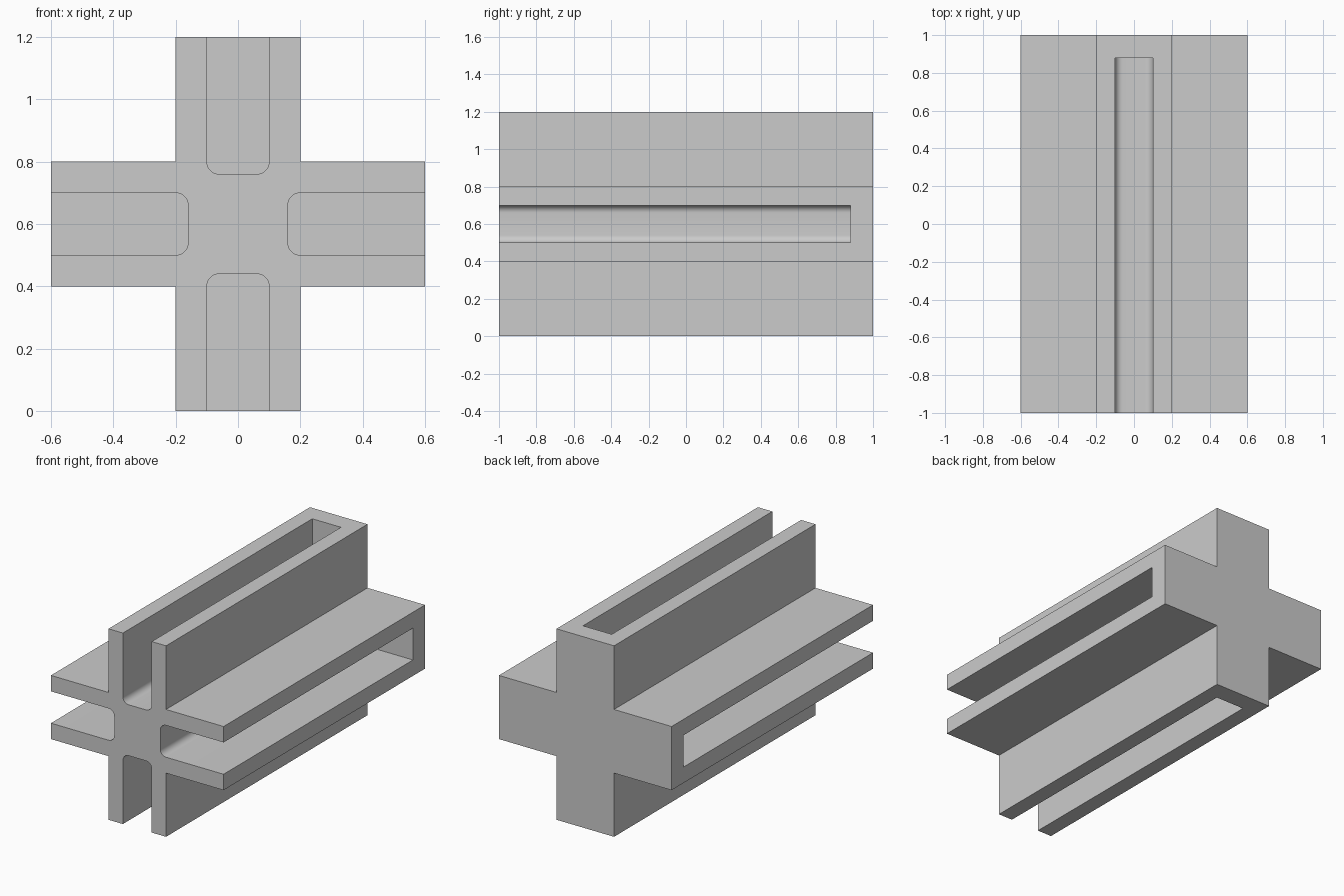
import bpy, bmesh, math
from mathutils import Matrix, Vector

cube = bpy.data.objects.get("Cube")
if cube:
    bpy.data.objects.remove(cube, do_unlink=True)

HALF, REACH = 0.2, 0.6            # arm half width and arm length from the axis
SLOT, FLOOR, R = 0.1, 0.16, 0.04  # slot half width, floor distance, corner radius
FRONT, STOP, BACK = -1.0, 0.88, 1.0
SEG = 8


def slot_points():
    """Slot outline in arm space, from one mouth corner to the other."""
    half = []
    for i in range(SEG + 1):
        a = math.pi / 2 * i / SEG
        half.append((FLOOR + R - R * math.sin(a), -SLOT + R - R * math.cos(a)))
    return [(REACH, -SLOT)] + half + [(u, -v) for u, v in reversed(half)] + [(REACH, SLOT)]


def ring(bm, points, y):
    return [bm.verts.new((p.x, y, p.y + REACH)) for p in points]


# Cross section: one slotted arm turned four times
points, slots, outer = [], [], []
for k in range(4):
    turn = Matrix.Rotation(math.pi / 2 * k, 2)
    start = len(points)
    slot = slot_points()
    arm = [(HALF, -HALF), (REACH, -HALF)] + slot + [(REACH, HALF)]
    points += [turn @ Vector(p) for p in arm]
    first, last = start + 2, start + 1 + len(slot)
    slots.append(range(first, last + 1))
    outer += [start, start + 1, first, last, last + 1]

bm = bmesh.new()
front = ring(bm, points, FRONT)
stop = ring(bm, points, STOP)
back = ring(bm, [points[i] for i in outer], BACK)

# Slotted length
bm.faces.new(front)
n = len(points)
for i in range(n):
    j = (i + 1) % n
    bm.faces.new((front[i], front[j], stop[j], stop[i]))

# Closed slot ends and solid rear
for s in slots:
    bm.faces.new([stop[i] for i in s])
m = len(outer)
for i in range(m):
    j = (i + 1) % m
    bm.faces.new((stop[outer[i]], stop[outer[j]], back[j], back[i]))
bm.faces.new(back)

# Merge coplanar faces into clean flats
bmesh.ops.recalc_face_normals(bm, faces=bm.faces)
bmesh.ops.dissolve_limit(bm, angle_limit=math.radians(1), verts=bm.verts, edges=bm.edges)
mesh = bpy.data.meshes.new("slotted_cross_bar")
bm.to_mesh(mesh)
bm.free()

bar = bpy.data.objects.new("slotted_cross_bar", mesh)
bpy.context.collection.objects.link(bar)

grey = bpy.data.materials.new("light_grey")
grey.use_nodes = True
colour = (0.6, 0.6, 0.6, 1)
grey.diffuse_color = colour
grey.node_tree.nodes["Principled BSDF"].inputs["Base Color"].default_value = colour
mesh.materials.append(grey)

# Smooth slot corners, crisp edges elsewhere
bpy.ops.object.select_all(action="DESELECT")
bar.select_set(True)
bpy.context.view_layer.objects.active = bar
bpy.ops.object.shade_smooth_by_angle(angle=math.radians(30))
